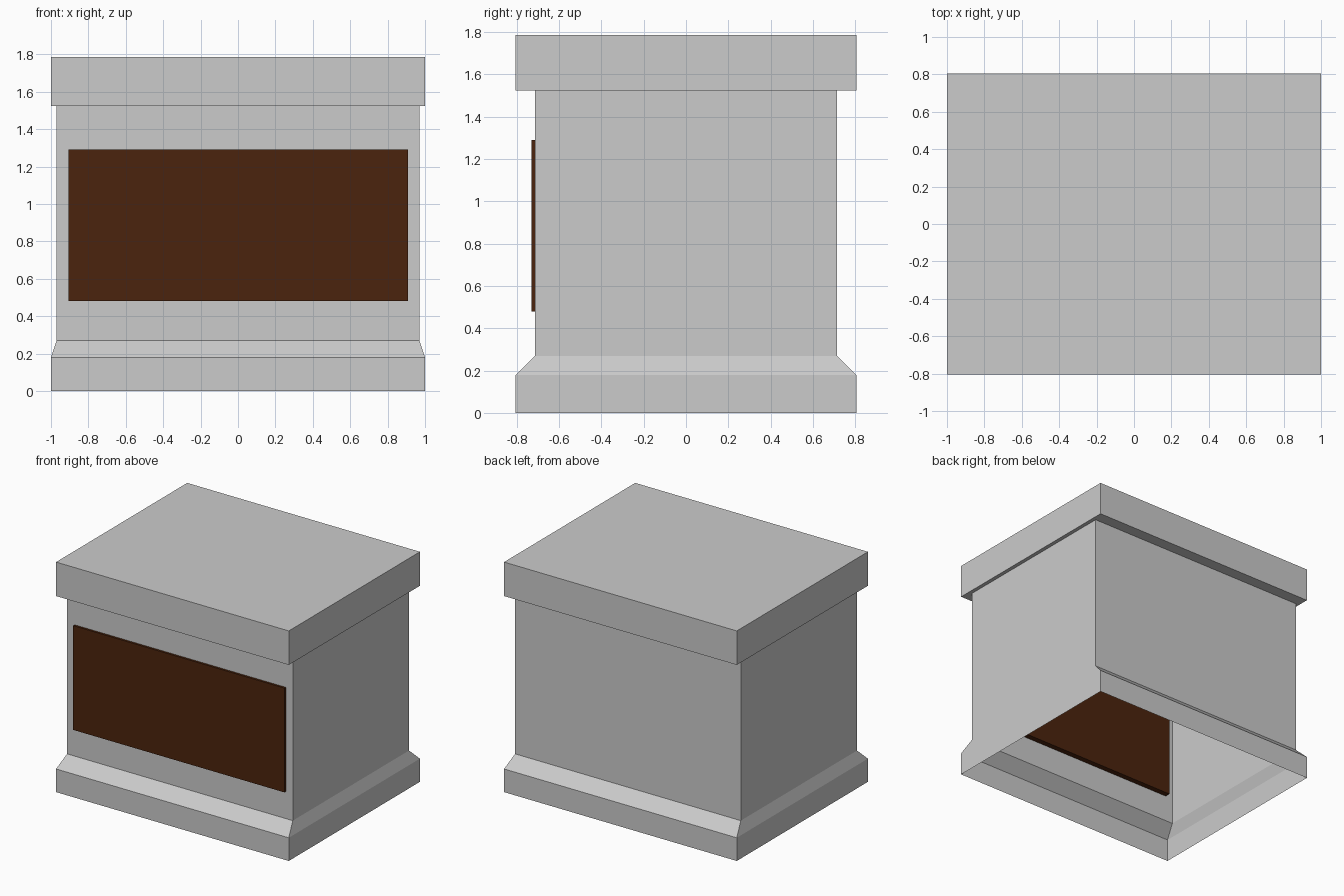
import bpy, bmesh

if "Cube" in bpy.data.objects:
    bpy.data.objects.remove(bpy.data.objects["Cube"])


def material(name, rgb):
    m = bpy.data.materials.new(name)
    m.diffuse_color = (*rgb, 1.0)
    m.use_nodes = True
    m.node_tree.nodes["Principled BSDF"].inputs["Base Color"].default_value = m.diffuse_color
    return m


def finish(name, bm, mat):
    mesh = bpy.data.meshes.new(name)
    bmesh.ops.recalc_face_normals(bm, faces=bm.faces)
    bm.to_mesh(mesh)
    bm.free()
    mesh.materials.append(mat)
    ob = bpy.data.objects.new(name, mesh)
    bpy.context.collection.objects.link(ob)
    return ob


stone = material("pale_grey_stone", (0.60, 0.60, 0.60))
brown = material("dark_brown_panel", (0.070, 0.017, 0.004))

# Plinth: stacked rectangles (half width, half depth, height), open underneath
profile = [(1.0, 0.805, 0.0), (1.0, 0.805, 0.18), (0.97, 0.713, 0.27),
           (0.97, 0.713, 1.523), (1.0, 0.805, 1.523), (1.0, 0.805, 1.787)]
bm = bmesh.new()
rings = [[bm.verts.new((sx * w, sy * d, z))
          for sx, sy in ((-1, -1), (1, -1), (1, 1), (-1, 1))]
         for w, d, z in profile]
for a, b in zip(rings, rings[1:]):
    for i in range(4):
        j = (i + 1) % 4
        bm.faces.new((a[i], a[j], b[j], b[i]))
bm.faces.new(rings[-1])
finish("plinth", bm, stone)

# Plaque: slab let into the front wall, showing slightly on both sides
bm = bmesh.new()
bmesh.ops.create_cube(bm, size=1)
x0, x1, y0, y1, z0, z1 = -0.905, 0.91, -0.73, -0.67, 0.48, 1.29
for v in bm.verts:
    v.co = (x1 if v.co.x > 0 else x0,
            y1 if v.co.y > 0 else y0,
            z1 if v.co.z > 0 else z0)
finish("front_plaque", bm, brown)
